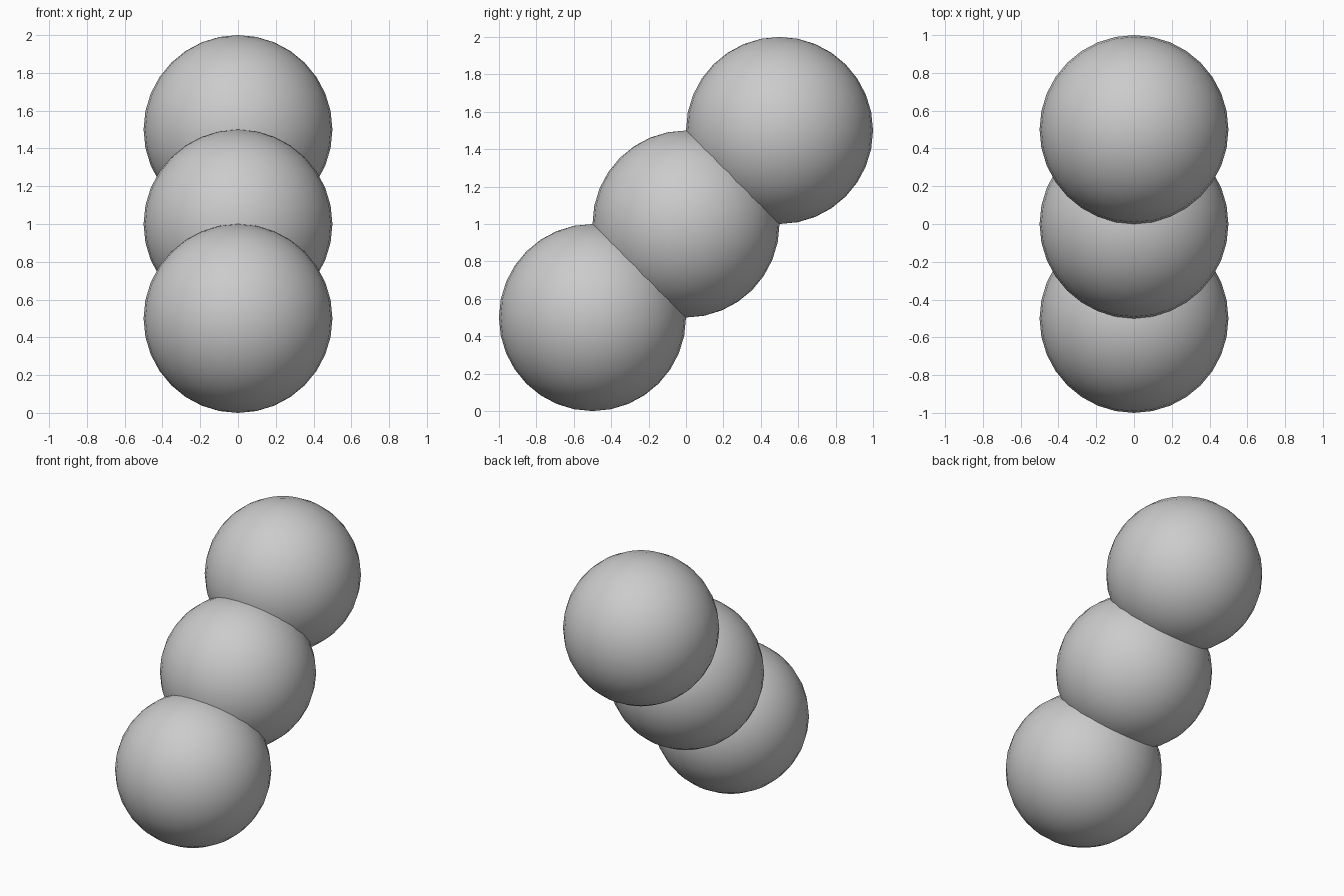
import bpy

# Remove the default object
cube = bpy.data.objects.get("Cube")
if cube:
    bpy.data.objects.remove(cube, do_unlink=True)

# Single light grey material
GREY = (0.6, 0.6, 0.6, 1.0)
grey = bpy.data.materials.new("light_grey")
grey.use_nodes = True
grey.diffuse_color = GREY
grey.node_tree.nodes["Principled BSDF"].inputs["Base Color"].default_value = GREY

RADIUS = 0.5


def add_ball(name, step):
    """One smooth ball, moved back and up by the same amount."""
    bpy.ops.mesh.primitive_uv_sphere_add(
        segments=32, ring_count=16, radius=RADIUS,
        location=(0, step * RADIUS, 1 + step * RADIUS))
    ball = bpy.context.object
    ball.name = name
    ball.data.materials.append(grey)
    bpy.ops.object.shade_smooth()


# Three overlapping balls climbing diagonally from front to back
for name, step in (("lower_ball", -1), ("middle_ball", 0), ("upper_ball", 1)):
    add_ball(name, step)
